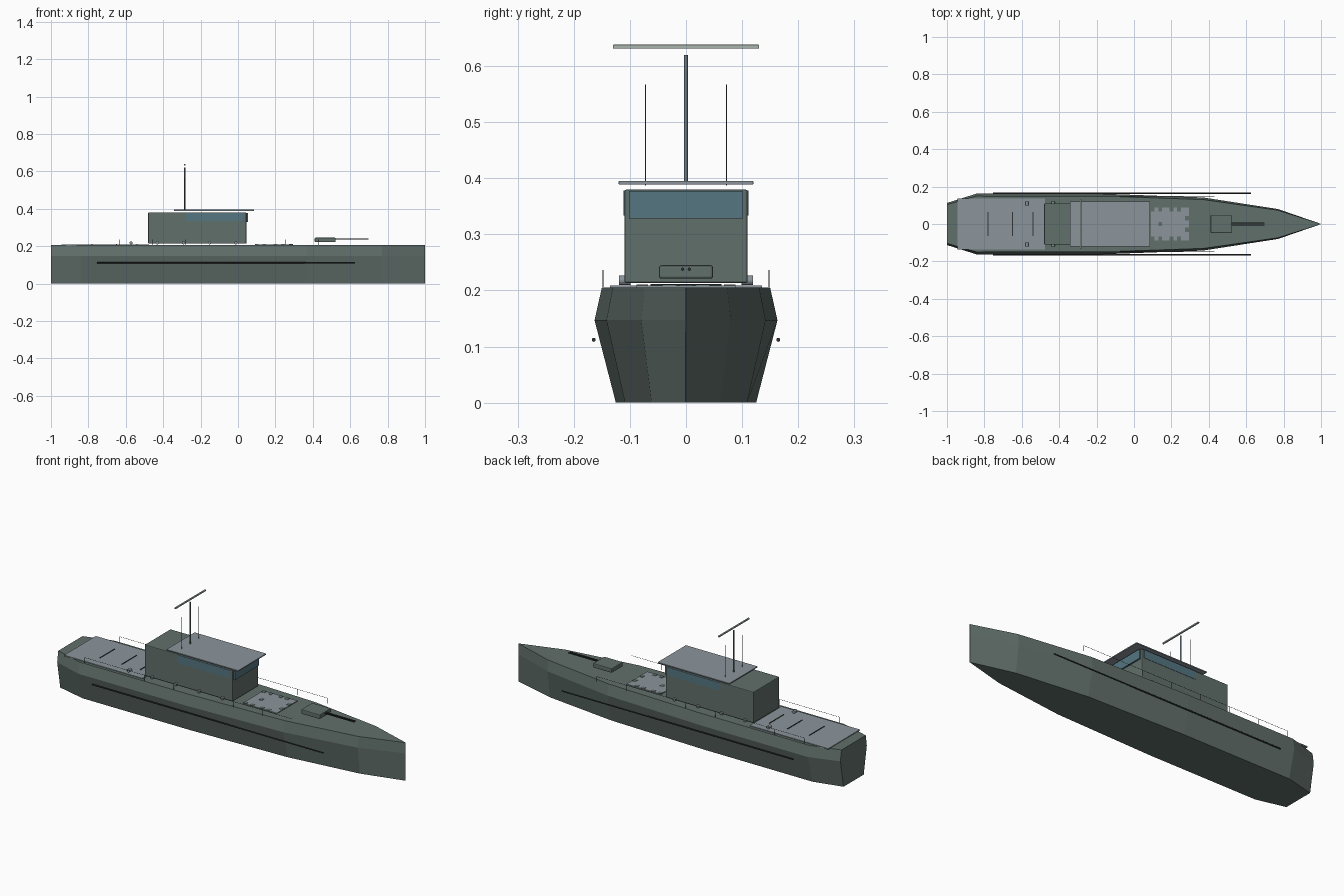
import bpy, bmesh, math
from mathutils import Vector

if "Cube" in bpy.data.objects:
    bpy.data.objects.remove(bpy.data.objects["Cube"])


def material(name, rgb):
    m = bpy.data.materials.new(name)
    m.diffuse_color = (*rgb, 1)
    m.use_nodes = True
    m.node_tree.nodes["Principled BSDF"].inputs["Base Color"].default_value = m.diffuse_color
    return m


HULL = material("hull_green", (0.12, 0.16, 0.145))
DECK = material("deck_grey", (0.26, 0.30, 0.33))
GLASS = material("glass_blue", (0.09, 0.18, 0.22))
DARK = material("dark_metal", (0.03, 0.035, 0.035))
MAST = material("mast_grey", (0.15, 0.19, 0.21))
PALE = material("pale_green", (0.40, 0.47, 0.42))


def finish(name, bm, mat):
    bmesh.ops.recalc_face_normals(bm, faces=bm.faces)
    me = bpy.data.meshes.new(name)
    bm.to_mesh(me)
    bm.free()
    me.materials.append(mat)
    ob = bpy.data.objects.new(name, me)
    bpy.context.collection.objects.link(ob)
    return ob


def box(name, x, y, z, mat, bevel=0):
    """Box given by its (min, max) range on each axis."""
    bm = bmesh.new()
    bmesh.ops.create_cube(bm, size=1)
    for v in bm.verts:
        v.co = [(r[0] + r[1]) / 2 + c * (r[1] - r[0]) for c, r in zip(v.co, (x, y, z))]
    ob = finish(name, bm, mat)
    if bevel:
        mod = ob.modifiers.new("bevel", 'BEVEL')
        mod.width = bevel
        mod.segments = 2
    return ob


def rod(name, a, b, r, mat, sides=12):
    a, b = Vector(a), Vector(b)
    bm = bmesh.new()
    bmesh.ops.create_cone(bm, cap_ends=True, segments=sides, radius1=r, radius2=r,
                          depth=(b - a).length)
    rot = Vector((0, 0, 1)).rotation_difference(b - a).to_matrix()
    for v in bm.verts:
        v.co = rot @ v.co + (a + b) / 2
    return finish(name, bm, mat)


# Hull: one knuckled cross-section scaled along stations, closed at a sharp stem
section = [(-0.125, 0), (-0.163, 0.147), (-0.15, 0.205),
           (0.15, 0.205), (0.163, 0.147), (0.125, 0)]
stations = [(-1, 0.69), (-0.84, 1), (-0.2, 1), (0.37, 0.87), (0.77, 0.49), (1, 0.004)]
bm = bmesh.new()
rings = [[bm.verts.new((x, y * s, z)) for y, z in section] for x, s in stations]
for r0, r1 in zip(rings, rings[1:]):
    for i in range(6):
        j = (i + 1) % 6
        bm.faces.new((r0[i], r0[j], r1[j], r1[i]))
bm.faces.new(rings[0])
bm.faces.new(rings[-1])
finish("hull", bm, HULL)

# Deckhouse, roof and windows
box("deckhouse", (-0.48, 0.045), (-0.11, 0.11), (0.213, 0.38), HULL, 0.004)
box("roof", (-0.343, 0.085), (-0.12, 0.12), (0.389, 0.395), DECK, 0.001)
box("front_window", (0.043, 0.053), (-0.102, 0.102), (0.328, 0.377), GLASS)

# Aft deck plate with three cross bars
box("aft_deck", (-0.943, -0.475), (-0.135, 0.135), (0.203, 0.209), DECK)
for x in (-0.78, -0.65, -0.54):
    box("aft_deck_bar", (x - 0.002, x + 0.002), (-0.063, 0.063), (0.208, 0.212), DARK)

# Foredeck plate with small dark hatches
box("fore_deck_plate", (0.09, 0.293), (-0.088, 0.088), (0.203, 0.209), DECK)
for x in (0.10, 0.14, 0.20, 0.24):
    for y in (-0.078, 0.078):
        box("deck_hatch", (x - 0.01, x + 0.01), (y - 0.01, y + 0.01), (0.205, 0.2105), HULL)
for x, y in ((0.14, 0), (0.283, -0.03), (0.283, 0.03)):
    box("deck_hatch", (x - 0.01, x + 0.01), (y - 0.012, y + 0.012), (0.205, 0.2105), HULL)

# Bow gun mount
box("gun_base", (0.41, 0.522), (-0.048, 0.048), (0.221, 0.245), HULL, 0.004)

# Mast with top bar
rod("mast", (-0.285, 0, 0.393), (-0.285, 0, 0.62), 0.0035, MAST)
box("mast_top_bar", (-0.289, -0.281), (-0.13, 0.13), (0.631, 0.638), PALE, 0.001)

# Parts repeated on both sides
for s in (-1, 1):
    rod("gun_barrel", (0.515, s * 0.006, 0.238), (0.697, s * 0.006, 0.238), 0.003, DARK)
    box("side_window", (-0.28, 0.03), sorted((s * 0.108, s * 0.1115)), (0.334, 0.378), GLASS)
    rod("rubbing_strake", (-0.753, s * 0.1645, 0.112), (0.625, s * 0.1645, 0.112), 0.0035, DARK)
    rod("antenna", (-0.285, s * 0.072, 0.387), (-0.285, s * 0.072, 0.567), 0.0008, MAST, 8)
    rod("rail", (-0.81, s * 0.148, 0.236), (0.43, s * 0.148, 0.236), 0.0008, DARK, 8)
    for i in range(8):
        x = -0.81 + i * 0.177
        rod("rail_post", (x, s * 0.148, 0.206), (x, s * 0.148, 0.236), 0.0009, DARK, 8)
    for i in range(5):
        x = -0.572 + i * 0.14
        rod("deck_roller", (x, s * 0.099, 0.218), (x, s * 0.119, 0.218), 0.0085, DECK, 16)
